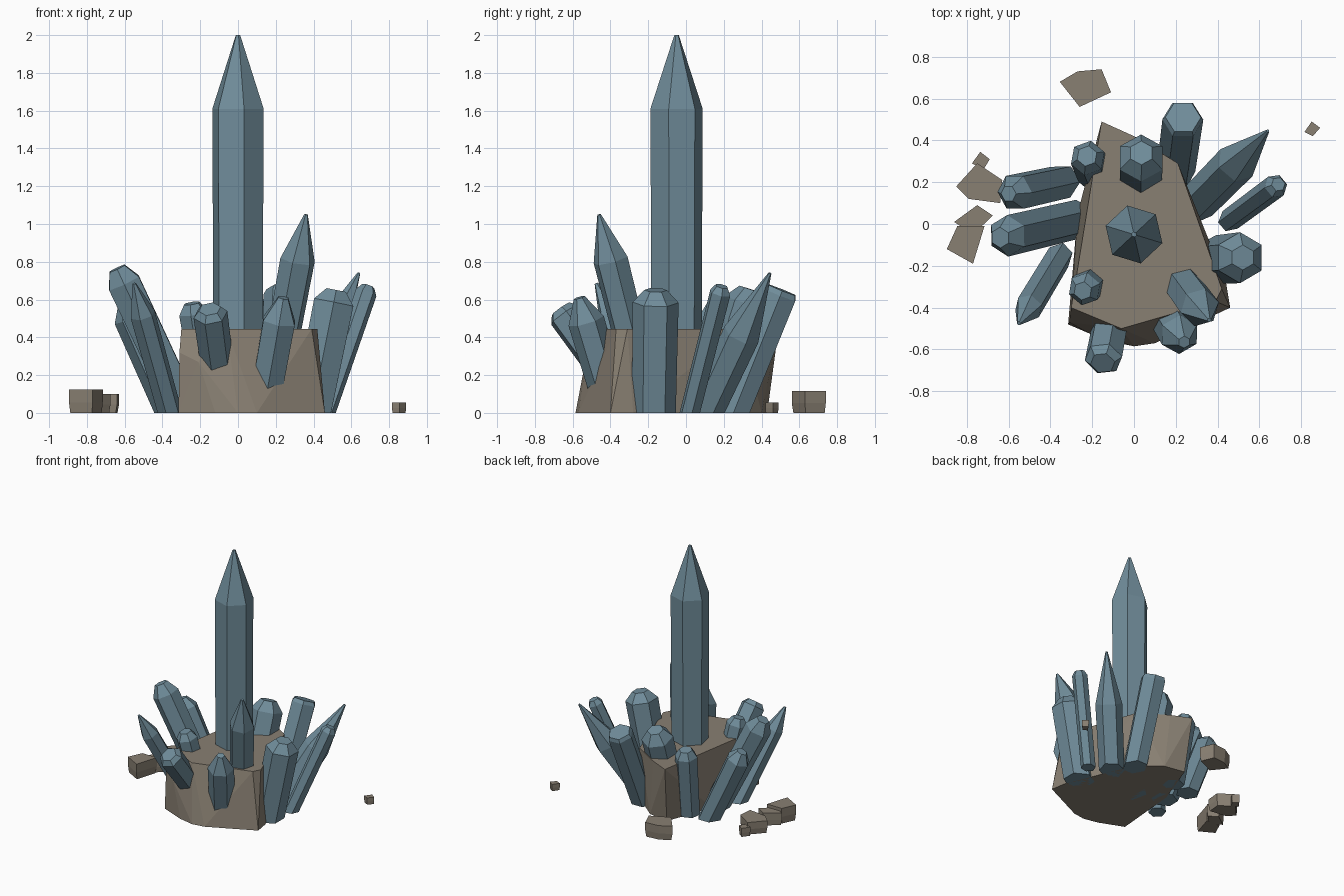
import bpy, bmesh, math
from mathutils import Vector, Quaternion

if "Cube" in bpy.data.objects:
    bpy.data.objects.remove(bpy.data.objects["Cube"])


def material(name, rgb):
    m = bpy.data.materials.new(name)
    m.diffuse_color = (*rgb, 1)
    m.use_nodes = True
    m.node_tree.nodes["Principled BSDF"].inputs["Base Color"].default_value = m.diffuse_color
    return m


CRYSTAL = material("blue grey crystal", (0.162, 0.265, 0.325))
STONE = material("brown grey stone", (0.25, 0.215, 0.17))


def finish(bm, name, mat):
    bmesh.ops.recalc_face_normals(bm, faces=bm.faces)
    me = bpy.data.meshes.new(name)
    bm.to_mesh(me)
    bm.free()
    me.materials.append(mat)
    bpy.context.collection.objects.link(bpy.data.objects.new(name, me))


def hull(name, points, mat):
    """Convex faceted rock around a few points."""
    bm = bmesh.new()
    for p in points:
        bm.verts.new(p)
    res = bmesh.ops.convex_hull(bm, input=bm.verts)
    junk = {g for g in res["geom_interior"] + res["geom_unused"] if isinstance(g, bmesh.types.BMVert)}
    bmesh.ops.delete(bm, geom=list(junk), context="VERTS")
    bmesh.ops.dissolve_limit(bm, angle_limit=0.02, verts=bm.verts, edges=bm.edges)
    finish(bm, name, mat)


def crystal(name, base, tip, r, shoulder, tip_r, turn=0):
    """Six-sided column along base -> tip, tapering above the shoulder.
    Columns that start on the ground get a level foot at z = 0."""
    base, tip = Vector(base), Vector(tip)
    axis = tip - base
    d = axis.normalized()
    q = Vector((0, 0, 1)).rotation_difference(d)
    bm = bmesh.new()
    rings = []
    for t, rad in ((0, r * 0.95), (shoulder, r), (1, tip_r)):
        ring = []
        for i in range(6):
            a = math.radians(turn + 60 * i)
            p = base + axis * t + q @ Vector((rad * math.cos(a), rad * math.sin(a), 0))
            if t == 0 and base.z == 0:
                p -= d * (p.z / d.z)
            ring.append(bm.verts.new(p))
        rings.append(ring)
    bm.faces.new(rings[0])
    bm.faces.new(rings[-1])
    for a, b in zip(rings, rings[1:]):
        for i in range(6):
            j = (i + 1) % 6
            bm.faces.new((a[i], a[j], b[j], b[i]))
    finish(bm, name, CRYSTAL)


# Rock base
top = [(-0.155, 0.49), (0.0, 0.42), (0.21, 0.29), (0.42, -0.31), (0.39, -0.37),
       (-0.06, -0.50), (-0.30, -0.40)]
ledge = [(-0.31, -0.47, 0.32), (-0.21, -0.525, 0.27)]
foot = [(0.46, -0.40), (0.44, -0.28), (0.22, 0.25), (0.04, 0.40), (-0.13, 0.43),
        (-0.27, 0.05), (-0.315, -0.48), (-0.12, -0.56), (0.0, -0.585), (0.10, -0.57)]
hull("rock_base", [(x, y, 0.445) for x, y in top] + ledge + [(x, y, 0) for x, y in foot], STONE)

# Crystals: base, tip, radius, shoulder fraction, tip radius, turn
crystal("main_crystal", (0, -0.05, 0), (0, -0.05, 2), 0.142, 0.805, 0.012, 43)
crystals = {
    "back_right": ((0.20, 0.25, 0), (0.235, 0.51, 0.65), 0.098, 0.96, 0.085, 0),
    "right_sharp": ((0.30, 0.10, 0), (0.64, 0.445, 0.74), 0.10, 0.56, 0.008, 20),
    "right_thin": ((0.46, 0.02, 0), (0.69, 0.19, 0.67), 0.058, 0.95, 0.035, 10),
    "right_wide": ((0.39, -0.17, 0), (0.52, -0.16, 0.65), 0.122, 0.90, 0.06, 30),
    "front_right_tall": ((0.22, -0.27, 0.3), (0.36, -0.46, 1.05), 0.095, 0.68, 0.01, 15),
    "front_right_low": ((0.14, -0.40, 0.05), (0.24, -0.565, 0.61), 0.097, 0.78, 0.03, 30),
    "front_left_low": ((-0.10, -0.40, 0.18), (-0.15, -0.665, 0.55), 0.092, 0.92, 0.06, 10),
    "front_left_top": ((-0.20, -0.27, 0.3), (-0.245, -0.32, 0.58), 0.08, 0.82, 0.045, 20),
    "left_large": ((-0.28, 0.02, 0), (-0.64, -0.065, 0.765), 0.10, 0.90, 0.05, 30),
    "left_front_sharp": ((-0.36, -0.16, 0), (-0.55, -0.475, 0.685), 0.068, 0.76, 0.01, 15),
    "left_back": ((-0.35, 0.20, 0), (-0.60, 0.145, 0.575), 0.09, 0.88, 0.04, 0),
    "back_left": ((-0.19, 0.23, 0), (-0.225, 0.325, 0.56), 0.085, 0.90, 0.05, 20),
    "back_middle": ((0.03, 0.19, 0.2), (0.035, 0.34, 0.655), 0.118, 0.84, 0.06, 30),
}
for name, spec in crystals.items():
    crystal(name + "_crystal", *spec)

# Loose rocks: outline and height, slightly narrower on top
rocks = [
    ([(-0.355, 0.68), (-0.27, 0.73), (-0.155, 0.74), (-0.11, 0.63), (-0.26, 0.56)], 0.115),
    ([(-0.85, 0.18), (-0.75, 0.29), (-0.63, 0.21), (-0.64, 0.10), (-0.79, 0.12)], 0.10),
    ([(-0.775, 0.29), (-0.735, 0.345), (-0.69, 0.31), (-0.72, 0.26)], 0.07),
    ([(-0.86, 0.01), (-0.75, 0.09), (-0.675, 0.04), (-0.77, -0.05)], 0.10),
    ([(-0.895, -0.12), (-0.845, -0.01), (-0.715, -0.01), (-0.77, -0.19)], 0.125),
    ([(0.815, 0.44), (0.85, 0.49), (0.89, 0.46), (0.855, 0.42)], 0.055),
]
for n, (outline, h) in enumerate(rocks, 1):
    cx = sum(p[0] for p in outline) / len(outline)
    cy = sum(p[1] for p in outline) / len(outline)
    pts = [(x, y, h) for x, y in outline]
    pts += [(x, y, h * 0.45) for x, y in outline]
    pts += [(cx + (x - cx) * 0.92, cy + (y - cy) * 0.92, 0) for x, y in outline]
    hull(f"loose_rock_{n}", pts, STONE)
